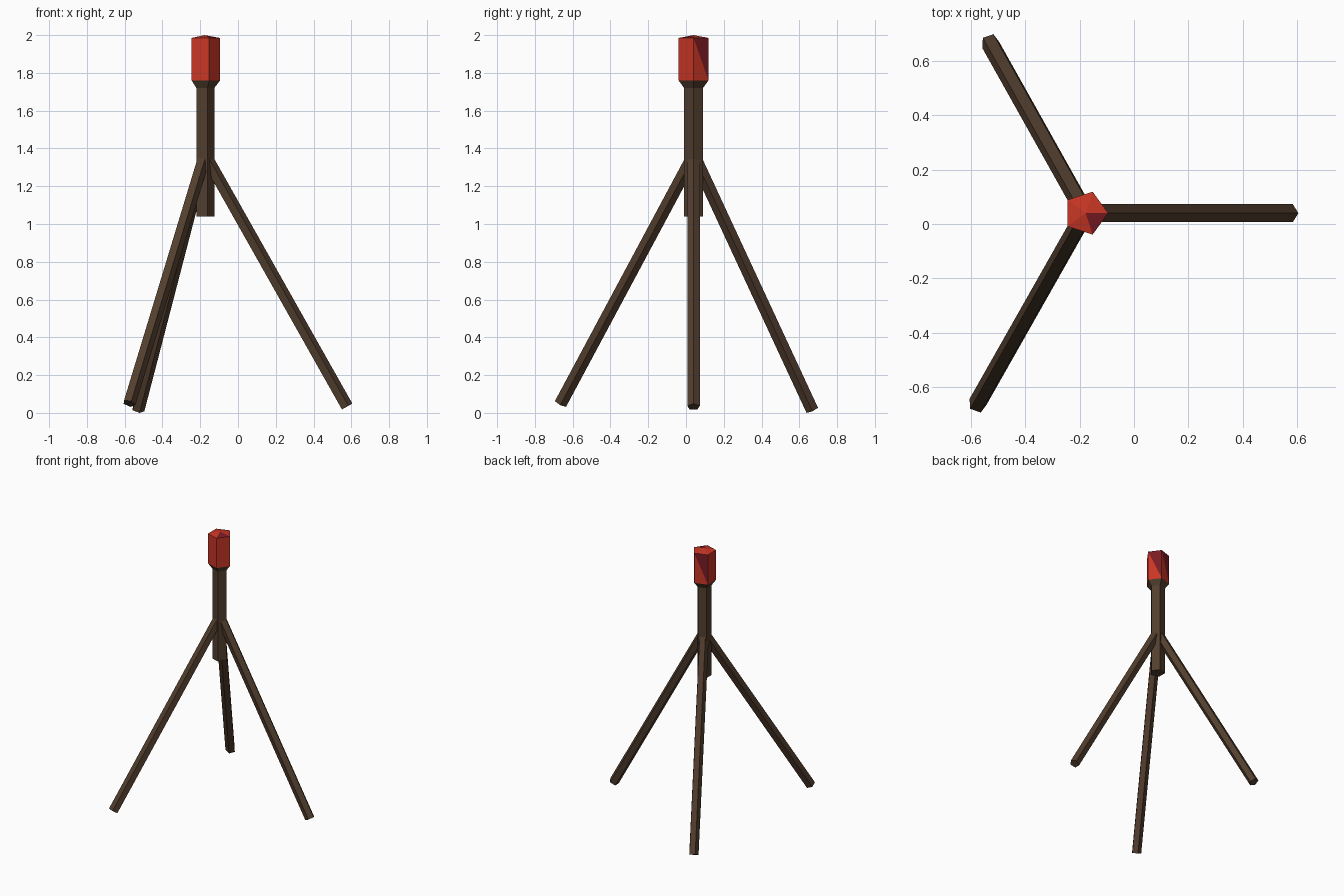
import bpy, bmesh, math
from mathutils import Vector

if "Cube" in bpy.data.objects:
    bpy.data.objects.remove(bpy.data.objects["Cube"])

CX, CY, SIDES = -0.178, 0.04, 5


def material(name, rgb):
    m = bpy.data.materials.new(name)
    m.diffuse_color = (*rgb, 1)
    m.use_nodes = True
    m.node_tree.nodes["Principled BSDF"].inputs["Base Color"].default_value = m.diffuse_color
    return m


brown = material("dark_wood", (0.084, 0.048, 0.027))
red = material("bright_red", (0.578, 0.037, 0.018))
dark_red = material("dark_red", (0.19, 0.011, 0.017))


def finish(name, bm, mats):
    bmesh.ops.recalc_face_normals(bm, faces=bm.faces[:])
    me = bpy.data.meshes.new(name)
    bm.to_mesh(me)
    bm.free()
    for m in mats:
        me.materials.append(m)
    ob = bpy.data.objects.new(name, me)
    bpy.context.collection.objects.link(ob)
    return ob


def ring(bm, centre, r, rot=None):
    vs = []
    for i in range(SIDES):
        a = math.tau * i / SIDES
        p = Vector((r * math.cos(a), r * math.sin(a), 0))
        if rot:
            p = rot @ p
        vs.append(bm.verts.new(Vector(centre) + p))
    return vs


def bridge(bm, a, b):
    return [bm.faces.new((a[i], a[(i + 1) % SIDES], b[(i + 1) % SIDES], b[i]))
            for i in range(SIDES)]


# Post with flared collar
bm = bmesh.new()
rings = [ring(bm, (CX, CY, z), r) for z, r in ((1.04, 0.0525), (1.72, 0.0525), (1.76, 0.083))]
for a, b in zip(rings, rings[1:]):
    bridge(bm, a, b)
bm.faces.new(rings[0])
bm.faces.new(rings[-1])
finish("post", bm, [brown])

# Red cap: two sides split diagonally into a dark upper triangle, shallow peak
bm = bmesh.new()
lo = ring(bm, (CX, CY, 1.76), 0.083)
hi = ring(bm, (CX, CY, 1.985), 0.083)
apex = bm.verts.new((CX, CY, 2.0))
for i in range(SIDES):
    j = (i + 1) % SIDES
    bm.faces.new((lo[i], lo[j], hi[i]))
    upper = bm.faces.new((lo[j], hi[j], hi[i]))
    upper.material_index = 1 if i < 2 else 0
    top = bm.faces.new((hi[i], hi[j], apex))
    top.material_index = 1 if i == 4 else 0
bm.faces.new(lo)
finish("red_cap", bm, [red, dark_red])

# Three splayed legs
feet = {"right_leg": (0.575, 0.04, 0.032),
        "back_leg": (-0.53, 0.668, 0.016),
        "front_leg": (-0.577, -0.664, 0.05)}
for name, foot in feet.items():
    foot = Vector(foot)
    out = Vector((foot.x - CX, foot.y - CY, 0)).normalized()
    head = Vector((CX, CY, 1.335)) + out * 0.018
    rot = Vector((0, 0, 1)).rotation_difference(head - foot)
    bm = bmesh.new()
    a, b = ring(bm, foot, 0.035, rot), ring(bm, head, 0.035, rot)
    bridge(bm, a, b)
    bm.faces.new(a)
    bm.faces.new(b)
    finish(name, bm, [brown])
